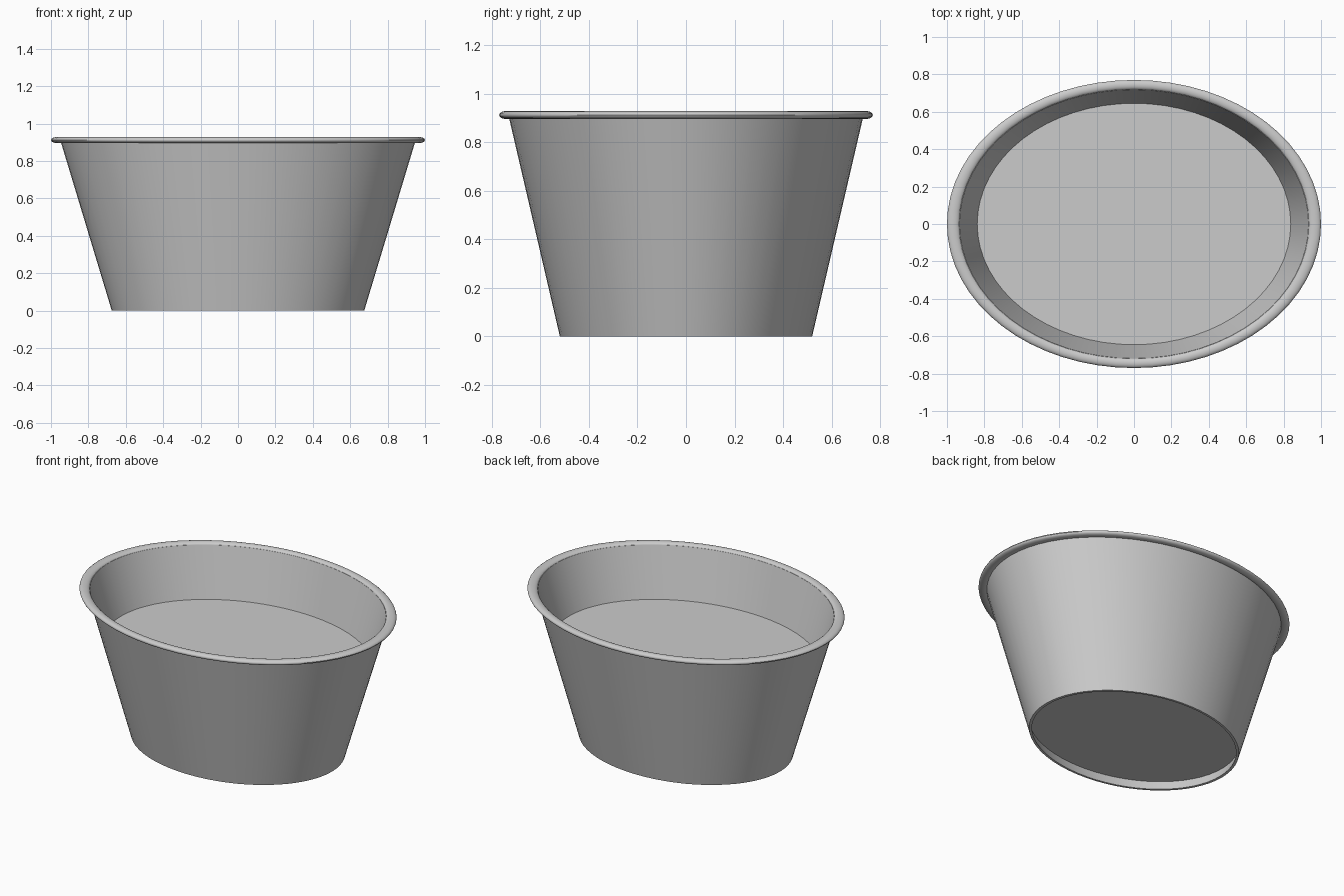
import bpy, bmesh, math

SIDES = 64
OVAL = 0.77      # depth of the oval relative to its width
WALL = 0.018     # wall thickness

old = bpy.data.objects.get("Cube")
if old:
    bpy.data.objects.remove(old, do_unlink=True)

grey = bpy.data.materials.new("plain_grey")
grey.use_nodes = True
grey.diffuse_color = (0.6, 0.6, 0.6, 1)
grey.node_tree.nodes["Principled BSDF"].inputs["Base Color"].default_value = (0.6, 0.6, 0.6, 1)


def wall_radius(z):
    return 0.675 + 0.302 * z


def oval_sweep(name, profile, closed=False, capped=False):
    """Sweep (radius, z) points round the oval; join the profile ends or cap them."""
    bm = bmesh.new()
    rings = []
    for r, z in profile:
        angles = [2 * math.pi * i / SIDES for i in range(SIDES)]
        rings.append([bm.verts.new((r * math.cos(a), OVAL * r * math.sin(a), z)) for a in angles])
    pairs = list(zip(rings, rings[1:]))
    if closed:
        pairs.append((rings[-1], rings[0]))
    for a, b in pairs:
        for i in range(SIDES):
            j = (i + 1) % SIDES
            bm.faces.new((a[i], a[j], b[j], b[i]))
    if capped:
        bm.faces.new(rings[0])
        bm.faces.new(rings[-1])
    bmesh.ops.recalc_face_normals(bm, faces=bm.faces)
    mesh = bpy.data.meshes.new(name)
    bm.to_mesh(mesh)
    bm.free()
    mesh.materials.append(grey)
    obj = bpy.data.objects.new(name, mesh)
    bpy.context.collection.objects.link(obj)
    bpy.ops.object.select_all(action='DESELECT')
    obj.select_set(True)
    bpy.context.view_layer.objects.active = obj
    bpy.ops.object.shade_smooth_by_angle(angle=math.radians(40))
    return obj


# Flared wall, open at the top and at the foot
top = 0.915
oval_sweep("tub_wall", [(wall_radius(0), 0), (wall_radius(top), top),
                        (wall_radius(top) - WALL, top), (wall_radius(0) - WALL, 0)], closed=True)

# Thick base: raised floor inside, shallow recess underneath
oval_sweep("tub_base", [(wall_radius(z) - WALL / 2, z) for z in (0.06, 0.6)], capped=True)

# Rolled lip, a flattened rounded section
steps = 16
lip = [(0.967 + 0.033 * math.cos(2 * math.pi * k / steps),
        0.912 + 0.016 * math.sin(2 * math.pi * k / steps)) for k in range(steps)]
oval_sweep("rolled_lip", lip, closed=True)
